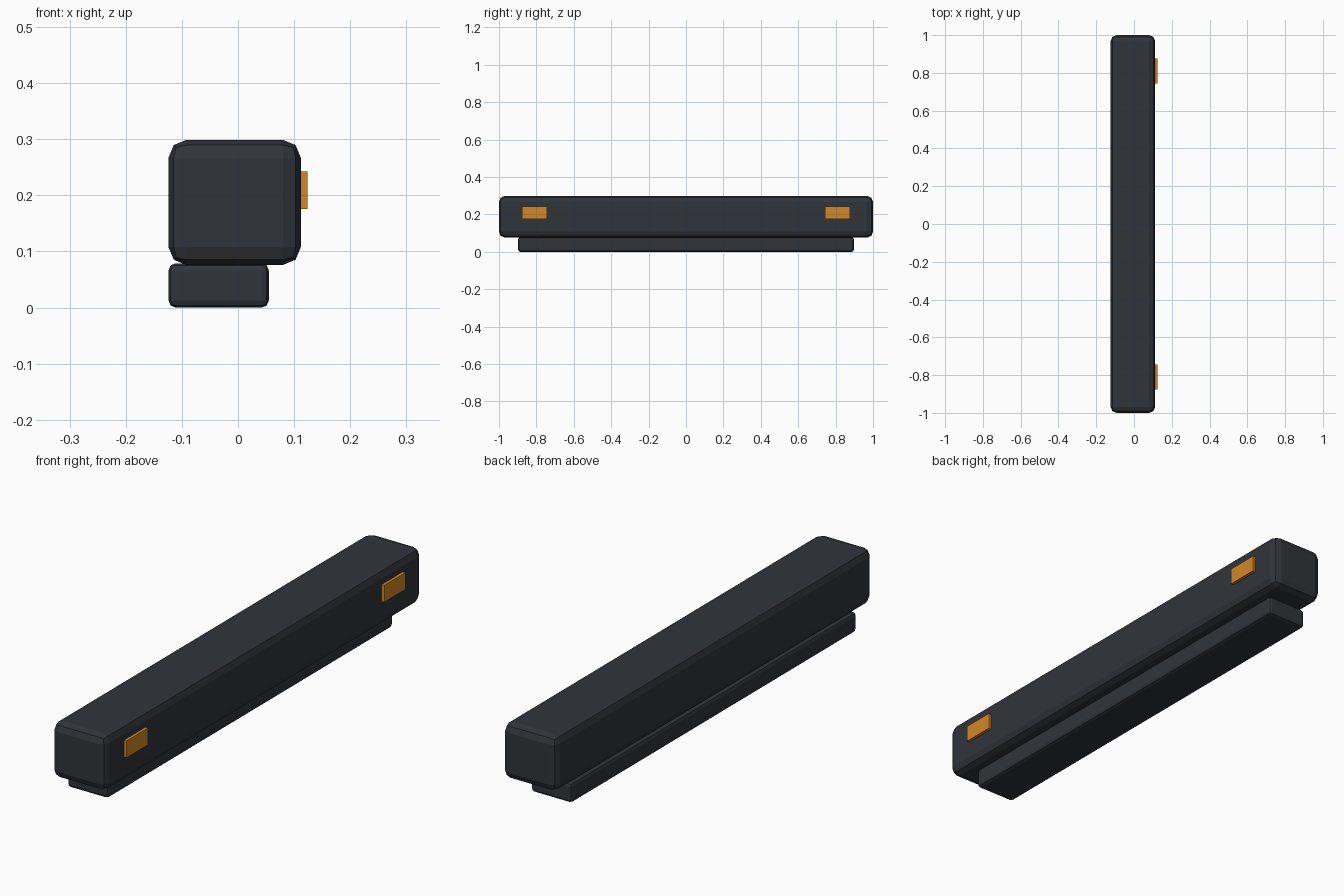
import bpy

if "Cube" in bpy.data.objects:
    bpy.data.objects.remove(bpy.data.objects["Cube"])

def material(name, color):
    m = bpy.data.materials.new(name)
    m.diffuse_color = color
    m.use_nodes = True
    m.node_tree.nodes["Principled BSDF"].inputs["Base Color"].default_value = m.diffuse_color
    return m

dark = material("dark_slate", (0.03, 0.034, 0.042, 1))
amber = material("amber", (0.65, 0.24, 0.02, 1))

def box(name, lo, hi, mat, bevel=0.0):
    """Box between two corners, with an optional two-step rounded edge."""
    bpy.ops.mesh.primitive_cube_add(size=1)
    ob = bpy.context.object
    ob.name = name
    for v in ob.data.vertices:
        v.co = [(a + b) / 2 + c * (b - a) for a, b, c in zip(lo, hi, v.co)]
    ob.data.materials.append(mat)
    if bevel:
        mod = ob.modifiers.new("edge_bevel", 'BEVEL')
        mod.width = bevel
        mod.segments = 2
    return ob

# Long main beam
box("main_beam", (-0.124, -1.0, 0.076), (0.112, 1.0, 0.299), dark, 0.032)

# Narrower rail underneath, flush with the left side
box("lower_rail", (-0.124, -0.898, 0.0), (0.055, 0.898, 0.079), dark, 0.013)

# Amber marker lights on the right side, one near each end
for side, y in (("front", -0.81), ("back", 0.81)):
    box(side + "_marker_light", (0.10, y - 0.067, 0.176), (0.124, y + 0.067, 0.243), amber)
